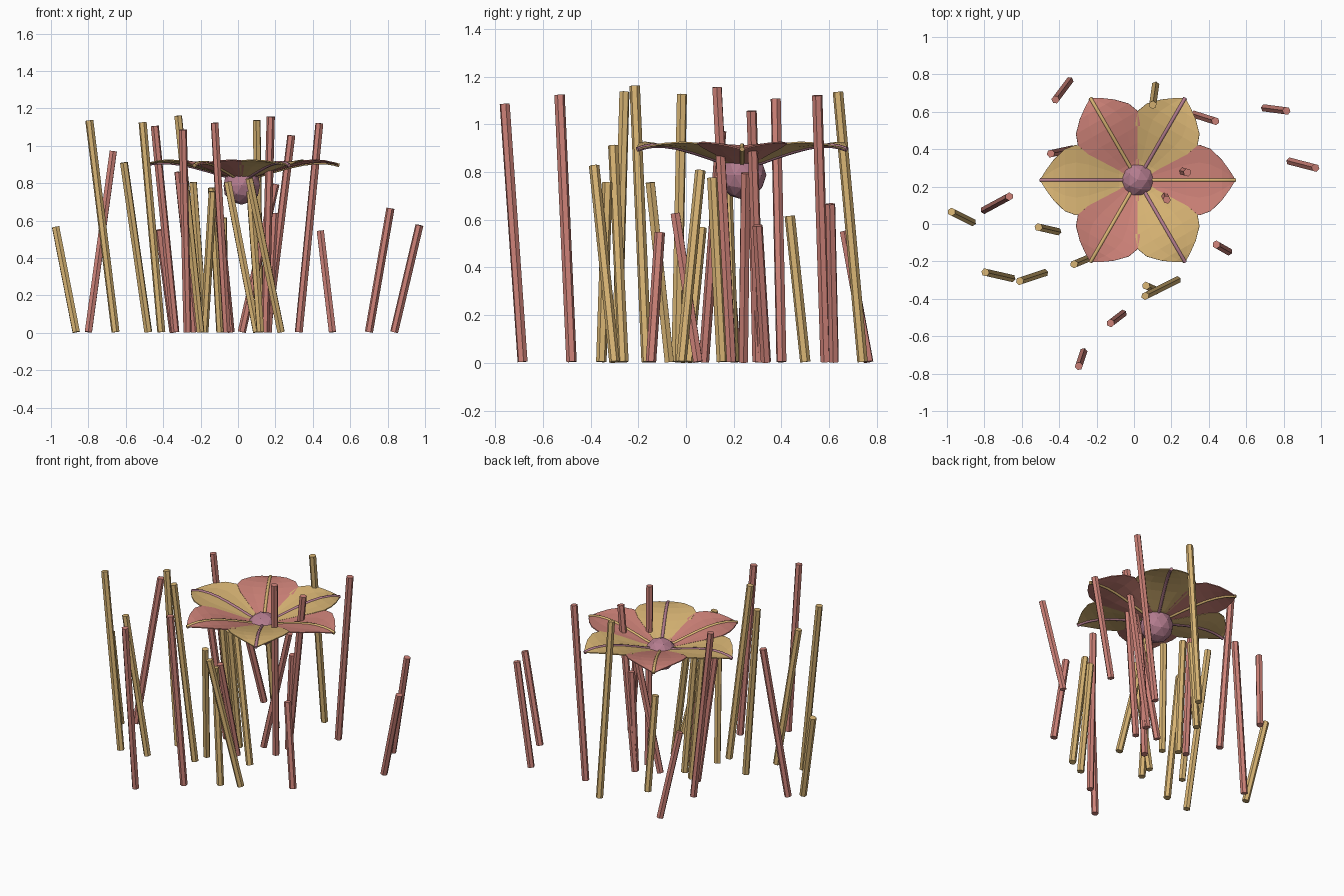
import bpy, bmesh, math
from mathutils import Vector, Matrix

if "Cube" in bpy.data.objects:
    bpy.data.objects.remove(bpy.data.objects["Cube"])


def material(name, rgb):
    m = bpy.data.materials.new(name)
    m.diffuse_color = (*rgb, 1)
    m.use_nodes = True
    m.node_tree.nodes["Principled BSDF"].inputs["Base Color"].default_value = m.diffuse_color
    return m


ROSE = material("rose", (0.62, 0.225, 0.19))
TAN = material("tan", (0.69, 0.46, 0.175))
MAUVE = material("mauve", (0.45, 0.20, 0.27))


def finish(bm, name, mat):
    bmesh.ops.recalc_face_normals(bm, faces=bm.faces)
    me = bpy.data.meshes.new(name)
    bm.to_mesh(me)
    bm.free()
    me.materials.append(mat)
    ob = bpy.data.objects.new(name, me)
    bpy.context.collection.objects.link(ob)
    return ob


# Hexagonal stems: base x, base y, top x, top y, height
def stem(name, mat, bx, by, tx, ty, h):
    a, b = Vector((bx, by, 0.004)), Vector((tx, ty, h - 0.004))
    d = b - a
    rot = d.to_track_quat('Z', 'Y').to_matrix().to_4x4()
    bm = bmesh.new()
    bmesh.ops.create_cone(bm, cap_ends=True, segments=6, radius1=0.022, radius2=0.022,
                          depth=d.length, matrix=Matrix.Translation((a + b) / 2) @ rot)
    finish(bm, name, mat)


tan_stems = [
    (-.865, .01, -.975, .065, .57), (-.655, -.29, -.795, -.258, 1.14),
    (-.48, -.262, -.61, -.305, .915), (-.41, -.04, -.51, -.017, 1.13),
    (-.20, -.165, -.32, -.215, 1.165), (.23, -.30, .06, -.385, .83),
    (.12, -.355, .065, -.33, .76), (.115, .74, .10, .637, 1.14),
    (-.18, -.07, -.135, -.15, .76), (-.18, .20, -.24, .17, .81),
    (-.095, .15, -.14, .11, .78), (-.07, .50, -.08, .435, .62),
    (.10, -.02, -.055, .06, .81),
]
rose_stems = [
    (-.80, .075, -.667, .147, .975), (-.345, .765, -.42, .665, .555),
    (-.335, .40, -.445, .376, 1.11), (-.27, -.685, -.295, -.76, 1.09),
    (-.06, -.48, -.125, -.53, 1.127), (.325, .585, .435, .55, 1.125),
    (.505, -.147, .44, -.11, .55), (.70, .62, .815, .605, .67),
    (.835, .335, .97, .30, .58), (.155, .31, .285, .275, 1.06),
    (.145, .19, .175, .13, 1.16), (-.23, .21, -.32, .145, .865),
    (-.04, .05, -.10, -.045, .63), (.16, .30, .20, .285, .645),
    (.02, .24, .20, .25, .80),
]
for i, s in enumerate(tan_stems):
    stem(f"tan_stem_{i + 1}", TAN, *s)
for i, s in enumerate(rose_stems):
    stem(f"rose_stem_{i + 1}", ROSE, *s)

# Flower petals, slightly cupped: (distance from centre, half width, height)
CENTRE = Vector((.02, .235, 0))
PROFILE = [(.03, .03, .828), (.10, .064, .842), (.18, .114, .866), (.26, .164, .888),
           (.33, .188, .903), (.39, .166, .910), (.45, .108, .910), (.49, .054, .904),
           (.522, .002, .895)]


def petal(i, mat, vein_mat):
    place = Matrix.Translation(CENTRE) @ Matrix.Rotation(math.radians(60 * i), 4, 'Z')
    if i % 3:
        place = place @ Matrix.Diagonal((.97, .98, 1, 1))
    bm = bmesh.new()
    rows = [[bm.verts.new(place @ Vector((r, w * t, z + .09 * w * t * t)))
             for t in (-1, -.5, 0, .5, 1)] for r, w, z in PROFILE]
    for p, q in zip(rows, rows[1:]):
        for k in range(4):
            bm.faces.new((p[k], q[k], q[k + 1], p[k + 1]))
    ob = finish(bm, f"petal_{i + 1}", mat)
    mod = ob.modifiers.new("thickness", 'SOLIDIFY')
    mod.thickness = .006
    mod.offset = 0

    # Vein along the middle of the petal, showing on both sides
    cu = bpy.data.curves.new(f"petal_vein_{i + 1}", 'CURVE')
    cu.dimensions = '3D'
    cu.bevel_depth = .011
    cu.bevel_resolution = 1
    cu.use_fill_caps = True
    sp = cu.splines.new('POLY')
    sp.points.add(len(PROFILE) - 1)
    for pt, (r, w, z) in zip(sp.points, PROFILE):
        pt.co = (*(place @ Vector((r, 0, z))), 1)
    cu.materials.append(vein_mat)
    vein = bpy.data.objects.new(f"petal_vein_{i + 1}", cu)
    bpy.context.collection.objects.link(vein)


for i in range(6):
    petal(i, *((TAN, MAUVE) if i % 2 else (ROSE, TAN)))

# Faceted flower heart
bm = bmesh.new()
bmesh.ops.create_icosphere(bm, subdivisions=2, radius=.102,
                           matrix=Matrix.Translation(CENTRE + Vector((0, 0, .787))))
finish(bm, "flower_heart", MAUVE)
